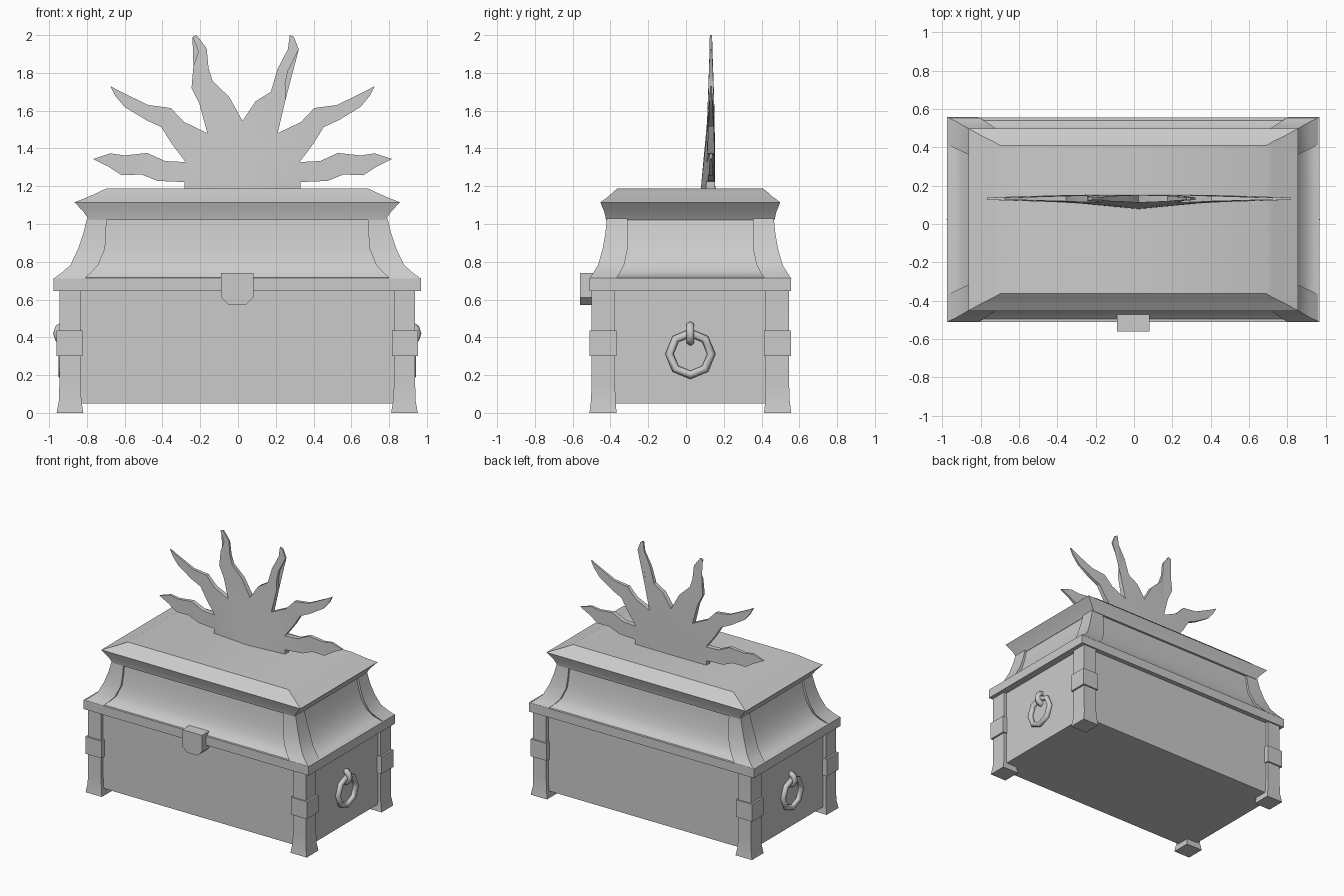
import bpy, bmesh, math

if "Cube" in bpy.data.objects:
    bpy.data.objects.remove(bpy.data.objects["Cube"])

CX, CY = -0.004, 0.023      # centre of the chest


def finish(name, bm, angle=30):
    bmesh.ops.recalc_face_normals(bm, faces=bm.faces)
    me = bpy.data.meshes.new(name)
    bm.to_mesh(me)
    bm.free()
    ob = bpy.data.objects.new(name, me)
    bpy.context.collection.objects.link(ob)
    smooth(ob, angle)
    return ob


def smooth(ob, angle=30):
    bpy.ops.object.select_all(action='DESELECT')
    ob.select_set(True)
    bpy.context.view_layer.objects.active = ob
    bpy.ops.object.shade_smooth_by_angle(angle=math.radians(angle))


def loft(name, levels, sx=1, sy=1, angle=30):
    """Stack of rectangles (x0, x1, y0, y1, z) joined into a solid."""
    bm = bmesh.new()
    rings = []
    for x0, x1, y0, y1, z in levels:
        rings.append([bm.verts.new((CX + sx * x, CY + sy * y, z))
                      for x, y in ((x0, y0), (x1, y0), (x1, y1), (x0, y1))])
    for a, b in zip(rings, rings[1:]):
        for i in range(4):
            j = (i + 1) % 4
            bm.faces.new((a[i], a[j], b[j], b[i]))
    bm.faces.new(rings[0])
    bm.faces.new(rings[-1])
    return finish(name, bm, angle)


def centred(levels):
    return [(-x, x, -y, y, z) for x, y, z in levels]


# chest body and lid
loft("chest_body", centred([(.918, .497, .05), (.918, .497, .66)]))
loft("lid_base", centred([(.973, .534, .645), (.973, .534, .715), (.95, .518, .716), (.90, .49, .745),
                          (.86, .468, .79), (.825, .449, .86), (.80, .436, .94), (.78, .428, 1.03)]))
loft("lid_moulding", centred([(.785, .446, 1.022), (.812, .455, 1.062), (.861, .476, 1.115),
                              (.787, .435, 1.145), (.735, .41, 1.168), (.695, .387, 1.187)]))

# corner parts, repeated on four corners
for sx in (-1, 1):
    for sy in (-1, 1):
        tag = ("left" if sx < 0 else "right") + ("_front" if sy < 0 else "_back")
        loft("post_" + tag, [(.815, .956, .39, .534, 0), (.825, .944, .397, .526, .065),
                             (.83, .942, .398, .523, .15), (.83, .942, .398, .523, .65)], sx, sy)
        loft("post_band_" + tag, [(.819, .957, .39, .534, .30),
                                  (.819, .957, .39, .534, .435)], sx, sy)
        loft("lid_corner_trim_" + tag,
             [(.81, .973, .395, .535, .71), (.77, .925, .37, .512, .745),
              (.735, .882, .35, .488, .785), (.70, .842, .332, .464, .87),
              (.695, .815, .332, .45, .95), (.692, .795, .332, .442, 1.03)], sx, sy)

# handle rings on both ends
for sx, side in ((-1, "left"), (1, "right")):
    bpy.ops.mesh.primitive_torus_add(major_segments=8, minor_segments=6, major_radius=.111,
                                     minor_radius=.022, location=(CX + sx * .928, CY, .312),
                                     rotation=(0, math.pi / 2, 0))
    bpy.context.object.name = "handle_ring_" + side
    smooth(bpy.context.object, 65)
    bpy.ops.mesh.primitive_torus_add(major_segments=10, minor_segments=6, major_radius=.044,
                                     minor_radius=.023, location=(CX + sx * .908, CY, .42),
                                     rotation=(math.pi / 2, 0, 0))
    bpy.context.object.name = "handle_loop_" + side
    smooth(bpy.context.object, 65)

# latch plate
bm = bmesh.new()
f = bm.faces.new([bm.verts.new((-.004 + x, -.56, z)) for x, z in
                  ((-.085, .74), (-.085, .61), (-.045, .572), (.045, .572), (.085, .61), (.085, .74))])
ext = bmesh.ops.extrude_face_region(bm, geom=[f])
bmesh.ops.translate(bm, vec=(0, .088, 0), verts=[v for v in ext["geom"] if isinstance(v, bmesh.types.BMVert)])
finish("latch", bm)

# sunburst crest: wavy rays around a bulging core (x measured from its centre)
SX = .024
hub, top = (0.0, 1.185), (0.0, 1.545)
base = [(-.308, 1.185), (-.308, 1.222)]
joints = [base[1], (-.302, 1.328), (-.186, 1.481), top]
low_ray = [(-.45, 1.228), (-.535, 1.262), (-.64, 1.258), (-.71, 1.304), (-.792, 1.344),
           (-.70, 1.374), (-.625, 1.363), (-.505, 1.376), (-.41, 1.333)]
mid_ray = [(-.377, 1.428), (-.43, 1.513), (-.51, 1.55), (-.625, 1.62), (-.675, 1.68), (-.70, 1.73),
           (-.652, 1.704), (-.50, 1.63), (-.38, 1.614), (-.31, 1.54)]
high_ray = [(-.228, 1.635), (-.27, 1.72), (-.26, 1.836), (-.233, 1.915), (-.265, 1.99), (-.243, 2.0),
            (-.19, 1.93), (-.18, 1.825), (-.158, 1.756), (-.07, 1.672)]
# right-hand high ray bends outwards
high_ray_right = [(.07, 1.65), (.15, 1.70), (.185, 1.82), (.24, 1.925), (.25, 2.0), (.272, 1.99),
                  (.298, 1.925), (.24, 1.81), (.226, 1.74), (.228, 1.66)]


def depth(p, front):
    r = min(math.hypot(p[0], p[1] - 1.19) / .8, 1)
    if front:
        return .078 + .034 * min(r / .45, 1) + .014 * max(r - .45, 0) / .55
    return .155 - .017 * r * r


def flip(pts):
    return [(-x if x else 0.0, z) for x, z in reversed(pts)]


bm = bmesh.new()
cache = {}


def vert(p, front):
    if (p, front) not in cache:
        cache[p, front] = bm.verts.new((SX + p[0], depth(p, front), p[1]))
    return cache[p, front]


all_joints = joints + flip(joints)[1:]
rays = [low_ray, mid_ray, high_ray, high_ray_right, flip(mid_ray), flip(low_ray)]
core = [base[0]] + all_joints + flip(base)[1:]
polys = [[a] + ray + [b] for a, ray, b in zip(all_joints, rays, all_joints[1:])]
outline = [base[0]] + [p for poly in polys for p in poly[:-1]] + flip(base) + [hub]
for front in (True, False):
    for a, b in zip(core, core[1:]):
        bm.faces.new([vert(p, front) for p in (hub, a, b)])
    for poly in polys:
        bm.faces.new([vert(p, front) for p in poly])
for a, b in zip(outline, outline[1:] + outline[:1]):
    bm.faces.new([vert(a, True), vert(b, True), vert(b, False), vert(a, False)])
bmesh.ops.triangulate(bm, faces=[f for f in bm.faces if len(f.verts) > 4])
finish("sunburst_crest", bm)
